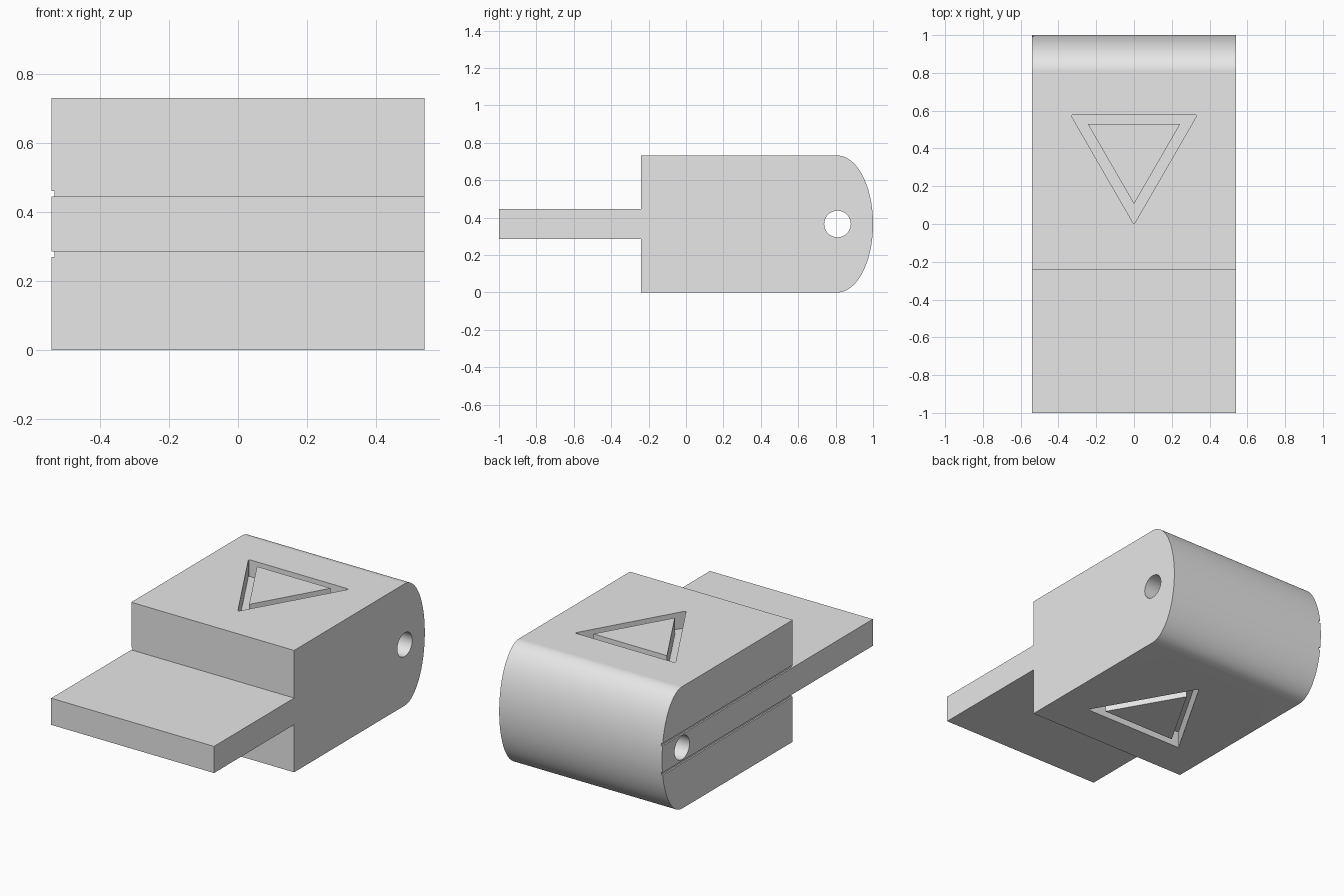
import bpy, bmesh, math
from mathutils import Vector

cube = bpy.data.objects.get("Cube")
if cube:
    bpy.data.objects.remove(cube, do_unlink=True)

HALF_W, HEIGHT, MID = 0.541, 0.732, 0.366
FRONT, ARC_Y = -0.24, 0.81
TONGUE = 0.08          # half thickness of the tongue
DEPTH = 0.1            # depth of the triangular channels

grey = bpy.data.materials.new("light grey")
grey.use_nodes = True
grey.diffuse_color = (0.8, 0.8, 0.8, 1)
grey.node_tree.nodes["Principled BSDF"].inputs["Base Color"].default_value = (0.8, 0.8, 0.8, 1)


def prism(name, points, direction, rounding=0):
    """Extrude a closed outline along a direction, optionally rounding its long edges."""
    bm = bmesh.new()
    face = bm.faces.new([bm.verts.new(p) for p in points])
    moved = bmesh.ops.extrude_face_region(bm, geom=[face])["geom"]
    bmesh.ops.translate(bm, vec=direction, verts=[v for v in moved if isinstance(v, bmesh.types.BMVert)])
    if rounding:
        axis = Vector(direction).normalized()
        sides = [e for e in bm.edges
                 if abs((e.verts[0].co - e.verts[1].co).normalized().dot(axis)) > 0.99]
        bmesh.ops.bevel(bm, geom=sides, offset=rounding, segments=4, profile=0.5, affect='EDGES')
    bmesh.ops.recalc_face_normals(bm, faces=bm.faces)
    mesh = bpy.data.meshes.new(name)
    bm.to_mesh(mesh)
    bm.free()
    mesh.materials.append(grey)
    obj = bpy.data.objects.new(name, mesh)
    bpy.context.collection.objects.link(obj)
    return obj


def cut(target, cutter):
    """Subtract the cutter from the target, then discard it."""
    mod = target.modifiers.new("cut", 'BOOLEAN')
    mod.operation, mod.solver, mod.object = 'DIFFERENCE', 'EXACT', cutter
    bpy.context.view_layer.objects.active = target
    bpy.ops.object.modifier_apply(modifier=mod.name)
    bpy.data.objects.remove(cutter, do_unlink=True)


def triangle(half, base, apex, z, flip):
    """Triangle in plan, pointing forward, or backward when flipped."""
    return [(x, 2 * 0.285 - y if flip else y, z)
            for x, y in ((-half, base), (half, base), (0, apex))]


# Body and tongue: side outline with an elliptical back
outline = [(-1, MID - TONGUE), (FRONT, MID - TONGUE), (FRONT, 0)]
STEPS = 48
for i in range(STEPS + 1):
    a = math.pi * (i / STEPS - 0.5)
    outline.append((ARC_Y + (1 - ARC_Y) * math.cos(a), MID + MID * math.sin(a)))
outline += [(FRONT, HEIGHT), (FRONT, MID + TONGUE), (-1, MID + TONGUE)]
body = prism("body_with_tongue", [(-HALF_W, y, z) for y, z in outline], (2 * HALF_W, 0, 0))

# Cross hole near the rounded back
ring = [(-1, ARC_Y + 0.071 * math.cos(math.tau * i / 40), MID + 0.071 * math.sin(math.tau * i / 40))
        for i in range(40)]
cut(body, prism("hole_cutter", ring, (2, 0, 0)))

# Two fine grooves along the right side, just above and below the tongue
for side in (-1, 1):
    z0, z1 = MID + side * TONGUE, MID + side * (TONGUE + 0.015)
    x0, x1 = -HALF_W - 0.1, -HALF_W + 0.009
    corners = [(x0, FRONT - 0.9, z0), (x1, FRONT - 0.9, z0), (x1, FRONT - 0.9, z1), (x0, FRONT - 0.9, z1)]
    cut(body, prism("groove_cutter", corners, (0, 2.5, 0)))

# Triangular channels on top and bottom, each around a flush island
islands = []
for name, surface, inward, flip in (("top", HEIGHT, -1, False), ("bottom", 0, 1, True)):
    outer = triangle(0.335, 0.578, -0.002, surface - inward * 0.1, flip)
    cut(body, prism("pocket_cutter", outer, (0, 0, inward * (DEPTH + 0.1)), 0.012))
    inner = triangle(0.245, 0.53, 0.106, surface, flip)
    islands.append(prism(name + "_triangle_island", inner, (0, 0, inward * (DEPTH + 0.02))))

# Smooth the rounded back and hole, keep corners crisp
for obj in [body] + islands:
    bpy.ops.object.select_all(action='DESELECT')
    obj.select_set(True)
    bpy.context.view_layer.objects.active = obj
    bpy.ops.object.shade_smooth_by_angle(angle=math.radians(25))
weighted = body.modifiers.new("weighted_normals", 'WEIGHTED_NORMAL')
weighted.keep_sharp = True
